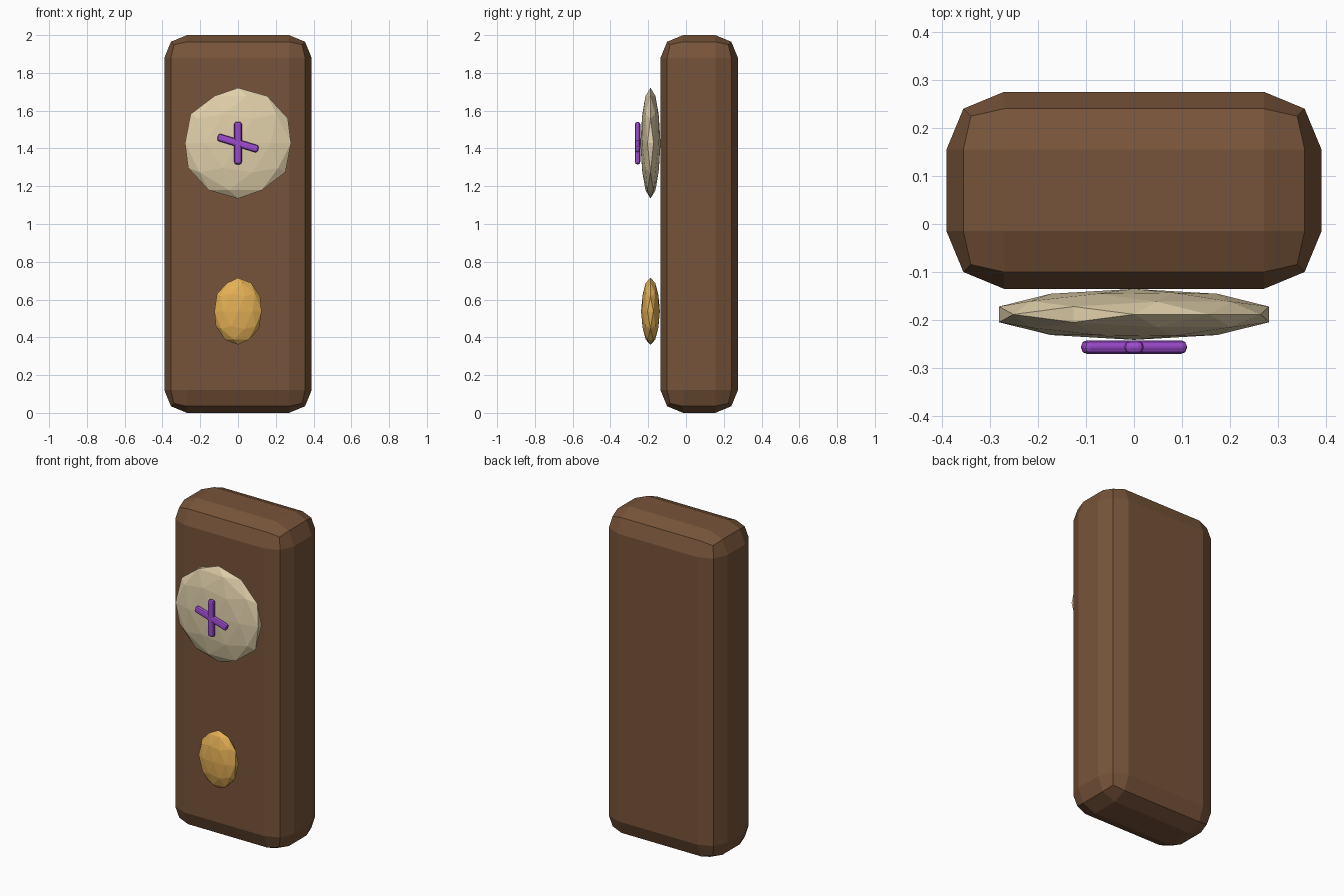
import bpy, bmesh, math
from mathutils import Matrix

if "Cube" in bpy.data.objects:
    bpy.data.objects.remove(bpy.data.objects["Cube"])


def material(name, rgb):
    m = bpy.data.materials.new(name)
    m.diffuse_color = (*rgb, 1)
    m.use_nodes = True
    m.node_tree.nodes["Principled BSDF"].inputs["Base Color"].default_value = m.diffuse_color
    return m


wood = material("brown wood", (0.185, 0.088, 0.041))
cream = material("cream", (0.75, 0.63, 0.40))
gold = material("gold", (0.77, 0.43, 0.09))
purple = material("purple", (0.34, 0.07, 0.62))


def finish(name, bm, mat, location):
    mesh = bpy.data.meshes.new(name)
    bm.to_mesh(mesh)
    bm.free()
    mesh.materials.append(mat)
    ob = bpy.data.objects.new(name, mesh)
    ob.location = location
    bpy.context.collection.objects.link(ob)
    return ob


def rounded_box(name, size, location, bevel, mat, tilt=0):
    bm = bmesh.new()
    bmesh.ops.create_cube(bm, size=1, matrix=Matrix.Diagonal((*size, 1)))
    ob = finish(name, bm, mat, location)
    ob.rotation_euler.y = tilt
    mod = ob.modifiers.new("rounded edges", 'BEVEL')
    mod.width = bevel
    mod.segments = 2
    return ob


def faceted_disc(name, radii, location, mat):
    bm = bmesh.new()
    bmesh.ops.create_icosphere(bm, subdivisions=2, radius=1,
                               matrix=Matrix.Diagonal((*radii, 1)))
    return finish(name, bm, mat, location)


# Tall case with chunky two-step bevels
rounded_box("case", (0.78, 0.41, 2.0), (0, 0.07, 1.0), 0.12, wood)

# Flattened dial and pendulum bob on the front
faceted_disc("dial", (0.295, 0.053, 0.293), (0, -0.188, 1.428), cream)
faceted_disc("pendulum_bob", (0.131, 0.05, 0.177), (0, -0.188, 0.538), gold)

# Two crossed hands, floating just in front of the dial
hand = (0.04, 0.028, 0.225)
for name, tilt in (("upright_hand", 0), ("tilted_hand", math.radians(107))):
    rounded_box(name, hand, (0, -0.256, 1.428), 0.012, purple, tilt)
